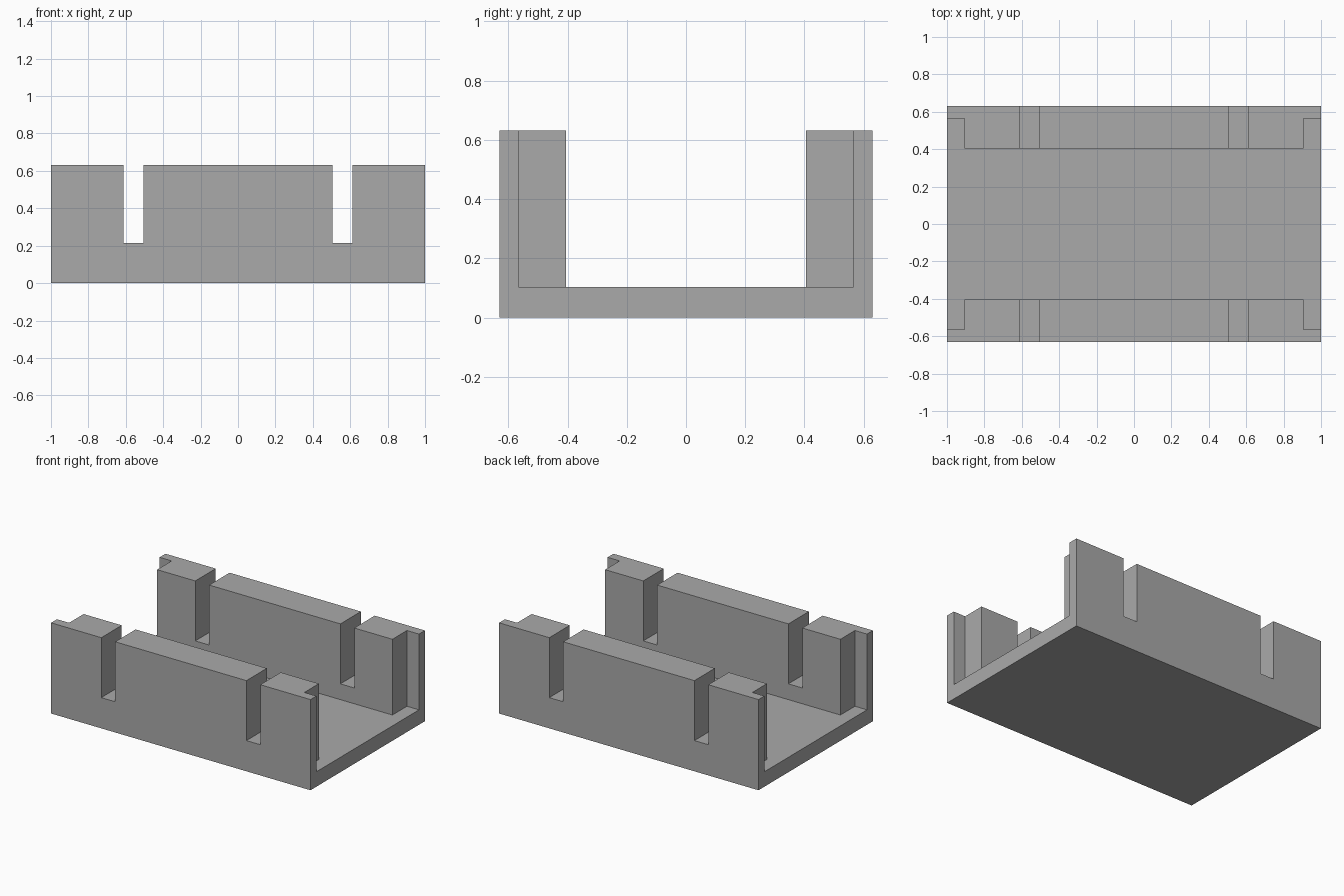
import bpy
import bmesh

cube = bpy.data.objects.get("Cube")
if cube:
    bpy.data.objects.remove(cube, do_unlink=True)

LENGTH_HALF, WIDTH_HALF, HEIGHT = 1.0, 0.63, 0.632
INNER, FLOOR = 0.405, 0.104

grey = bpy.data.materials.new("plain grey")
grey.use_nodes = True
colour = (0.4, 0.4, 0.4, 1)
grey.diffuse_color = colour
grey.node_tree.nodes["Principled BSDF"].inputs["Base Color"].default_value = colour


def make_object(name, bm):
    bmesh.ops.recalc_face_normals(bm, faces=bm.faces)
    mesh = bpy.data.meshes.new(name)
    bm.to_mesh(mesh)
    bm.free()
    mesh.materials.append(grey)
    obj = bpy.data.objects.new(name, mesh)
    bpy.context.collection.objects.link(obj)
    return obj


def extrude_profile(name, points, vector):
    bm = bmesh.new()
    face = bm.faces.new([bm.verts.new(p) for p in points])
    moved = bmesh.ops.extrude_face_region(bm, geom=[face], use_keep_orig=True)
    verts = [v for v in moved["geom"] if isinstance(v, bmesh.types.BMVert)]
    bmesh.ops.translate(bm, vec=vector, verts=verts)
    return make_object(name, bm)


def add_cutter(name, x0, x1, y0, y1, z0):
    top = HEIGHT + 0.1
    points = [(x0, y0, z0), (x1, y0, z0), (x1, y1, z0), (x0, y1, z0)]
    cutter = extrude_profile(name, points, (0, 0, top - z0))
    cutter.hide_render = True
    return cutter


# U-shaped channel: floor and two side walls
section = [(-WIDTH_HALF, 0), (WIDTH_HALF, 0), (WIDTH_HALF, HEIGHT), (INNER, HEIGHT),
           (INNER, FLOOR), (-INNER, FLOOR), (-INNER, HEIGHT), (-WIDTH_HALF, HEIGHT)]
channel = extrude_profile("slotted_channel", [(-LENGTH_HALF, y, z) for y, z in section],
                          (2 * LENGTH_HALF, 0, 0))

# Cross slots through both walls, and end rebates level with the floor
cutters = []
for side in (-1, 1):
    slot = sorted((side * 0.506, side * 0.613))
    cutters.append(add_cutter("slot_cutter", *slot, -0.8, 0.8, 0.214))
    rebate = sorted((side * 0.907, side * 1.1))
    cutters.append(add_cutter("rebate_cutter", *rebate, -0.565, 0.565, FLOOR))

bpy.context.view_layer.objects.active = channel
for cutter in cutters:
    cut = channel.modifiers.new("cut", "BOOLEAN")
    cut.operation = "DIFFERENCE"
    cut.solver = "EXACT"
    cut.object = cutter
    bpy.ops.object.modifier_apply(modifier=cut.name)
    bpy.data.objects.remove(cutter, do_unlink=True)
